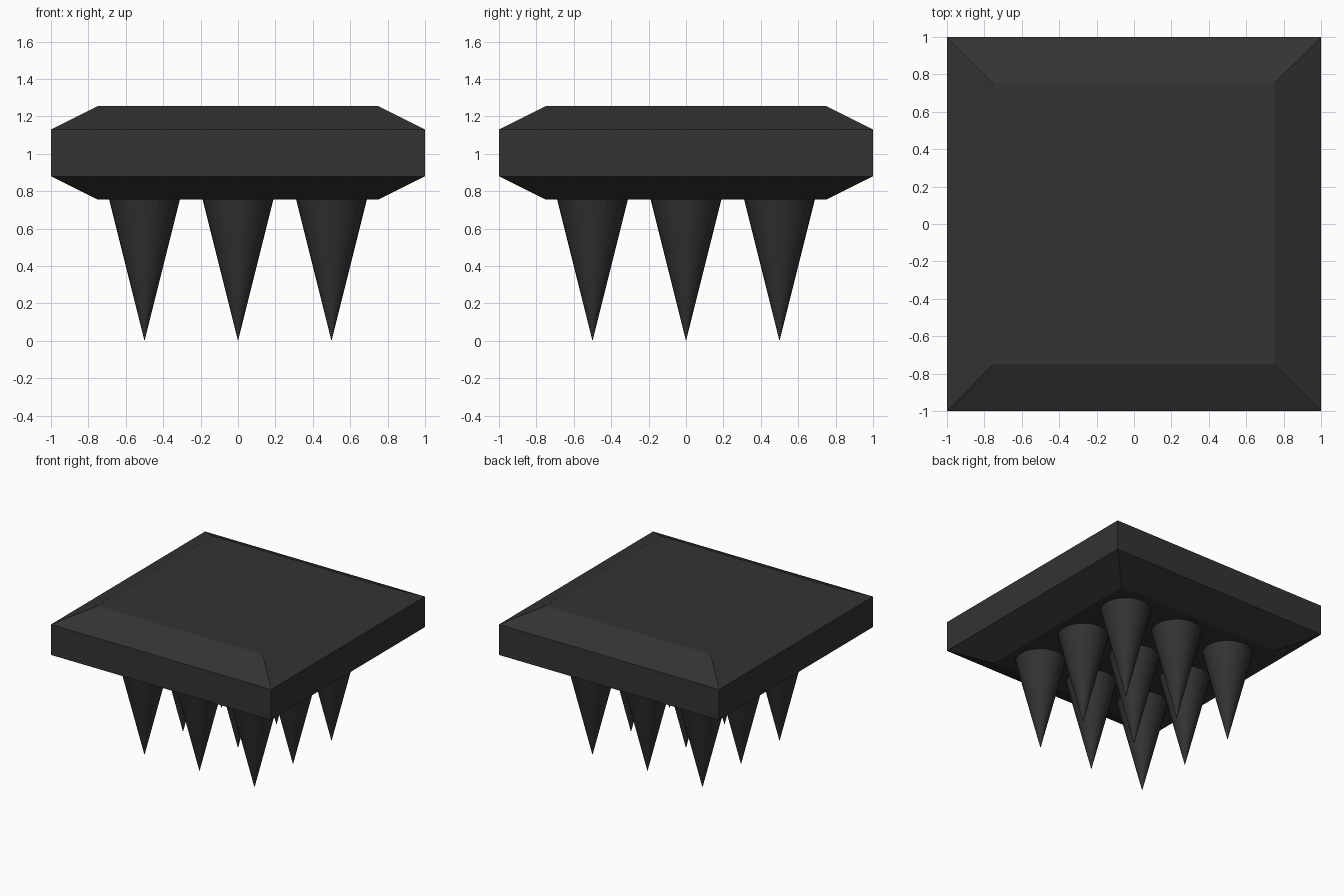
import bpy, bmesh

if "Cube" in bpy.data.objects:
    bpy.data.objects.remove(bpy.data.objects["Cube"])

mat = bpy.data.materials.new("charcoal black")
mat.diffuse_color = (0.033, 0.033, 0.033, 1)
mat.use_nodes = True
mat.node_tree.nodes["Principled BSDF"].inputs["Base Color"].default_value = mat.diffuse_color


def finish(bm, name):
    bmesh.ops.recalc_face_normals(bm, faces=bm.faces)
    me = bpy.data.meshes.new(name)
    bm.to_mesh(me)
    bm.free()
    me.materials.append(mat)
    ob = bpy.data.objects.new(name, me)
    bpy.context.collection.objects.link(ob)
    return ob


# Plate: square rings stacked from bottom bevel to top bevel
bm = bmesh.new()
rings = []
for half, z in [(0.75, 0.755), (1, 0.88), (1, 1.13), (0.75, 1.255)]:
    rings.append([bm.verts.new((sx * half, sy * half, z))
                  for sx, sy in [(-1, -1), (1, -1), (1, 1), (-1, 1)]])
for lo, hi in zip(rings, rings[1:]):
    for i in range(4):
        j = (i + 1) % 4
        bm.faces.new((lo[i], lo[j], hi[j], hi[i]))
bm.faces.new(rings[0][::-1])
bm.faces.new(rings[-1])
finish(bm, "bevelled_plate")

# Spikes: 3 x 3 grid of downward cones, bases sunk slightly into the plate
for x in (-0.5, 0, 0.5):
    for y in (-0.5, 0, 0.5):
        bm = bmesh.new()
        bmesh.ops.create_cone(bm, cap_ends=True, segments=32,
                              radius1=0, radius2=0.2, depth=0.8)
        bmesh.ops.remove_doubles(bm, verts=bm.verts, dist=1e-5)
        spike = finish(bm, "spike")
        spike.location = (x, y, 0.4)
